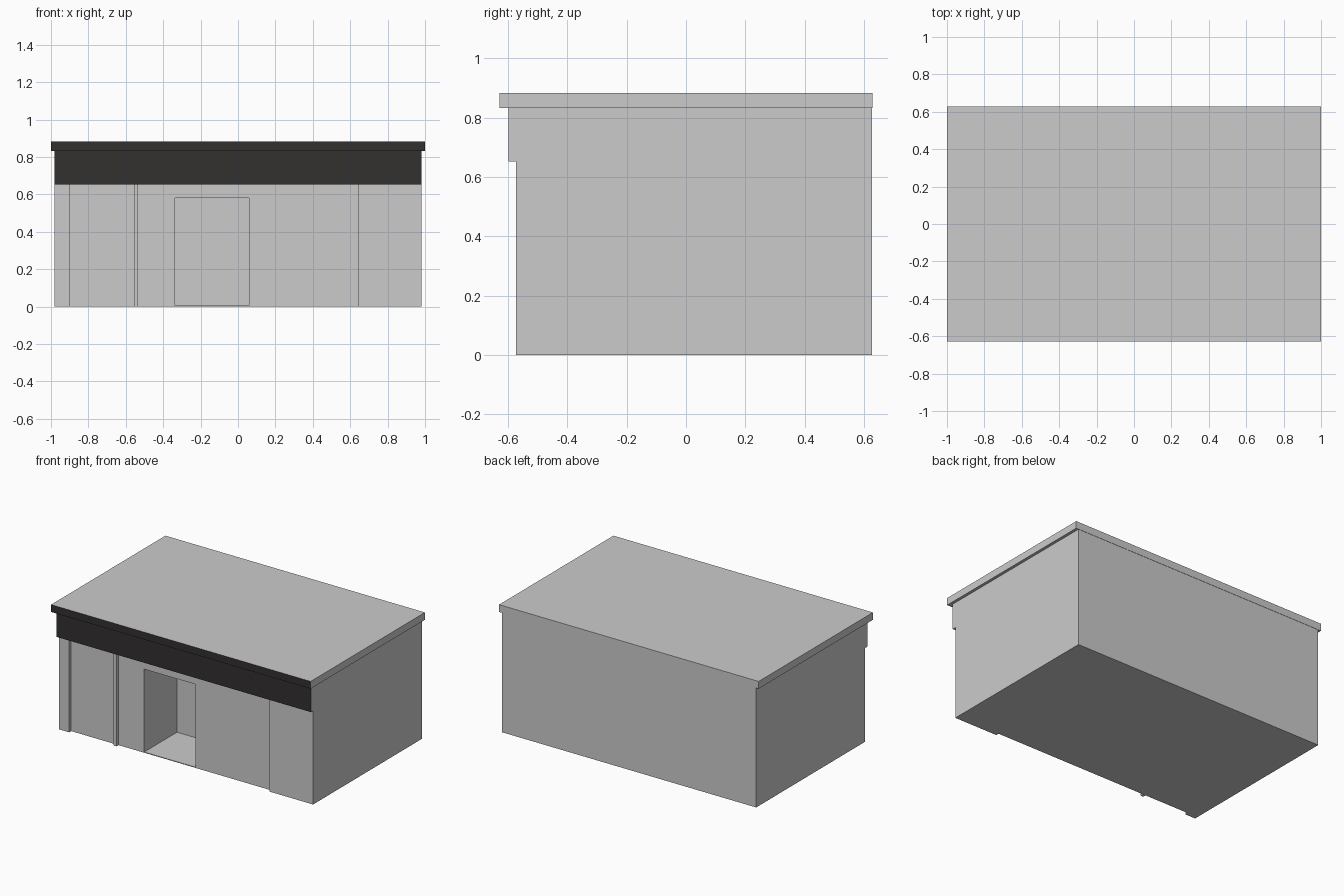
import bpy, bmesh

if "Cube" in bpy.data.objects:
    bpy.data.objects.remove(bpy.data.objects["Cube"])

dark = bpy.data.materials.new("dark_trim")
dark.diffuse_color = (0.034, 0.029, 0.03, 1)
dark.use_nodes = True
dark.node_tree.nodes["Principled BSDF"].inputs["Base Color"].default_value = dark.diffuse_color


def prism(name, outline, z0, z1):
    """Extrude a counter-clockwise footprint from z0 to z1."""
    bm = bmesh.new()
    face = bm.faces.new([bm.verts.new((x, y, z0)) for x, y in outline])
    top = bmesh.ops.extrude_face_region(bm, geom=[face], use_keep_orig=True)
    verts = [g for g in top["geom"] if isinstance(g, bmesh.types.BMVert)]
    bmesh.ops.translate(bm, verts=verts, vec=(0, 0, z1 - z0))
    bmesh.ops.recalc_face_normals(bm, faces=bm.faces)
    me = bpy.data.meshes.new(name)
    bm.to_mesh(me)
    bm.free()
    ob = bpy.data.objects.new(name, me)
    bpy.context.collection.objects.link(ob)
    return ob


def box(name, x0, x1, y0, y1, z0, z1):
    return prism(name, [(x0, y0), (x1, y0), (x1, y1), (x0, y1)], z0, z1)


def darken_front(ob):
    """Only the street-facing side carries the dark colour."""
    ob.data.materials.append(bpy.data.materials.get("plain") or bpy.data.materials.new("plain"))
    ob.data.materials.append(dark)
    for p in ob.data.polygons:
        p.material_index = 1 if p.normal.y < -0.9 else 0


BACK, PIER, WALL = 0.627, -0.573, -0.551

# building body: piers stand slightly proud of the recessed shop front
outline = [(-0.98, BACK)]
for x0, x1 in [(-0.98, -0.9), (-0.557, -0.535), (0.645, 0.98)]:
    if x0 > -0.98:
        outline.append((x0, WALL))
    outline += [(x0, PIER), (x1, PIER)]
    if x1 < 0.98:
        outline.append((x1, WALL))
outline.append((0.98, BACK))
body = prism("building_body", outline, 0, 0.833)

# deep entrance recess
cutter = box("entrance_cutter", -0.337, 0.06, -0.8, -0.19, 0.005, 0.582)
cutter.hide_render = True
cutter.hide_viewport = True
cutter.display_type = 'WIRE'
cut = body.modifiers.new("entrance", 'BOOLEAN')
cut.operation = 'DIFFERENCE'
cut.solver = 'EXACT'
cut.object = cutter

# sign band and flat roof, dark on the front
darken_front(box("fascia", -0.98, 0.98, -0.598, WALL, 0.653, 0.833))
darken_front(box("roof_slab", -1, 1, -0.629, 0.629, 0.833, 0.884))
